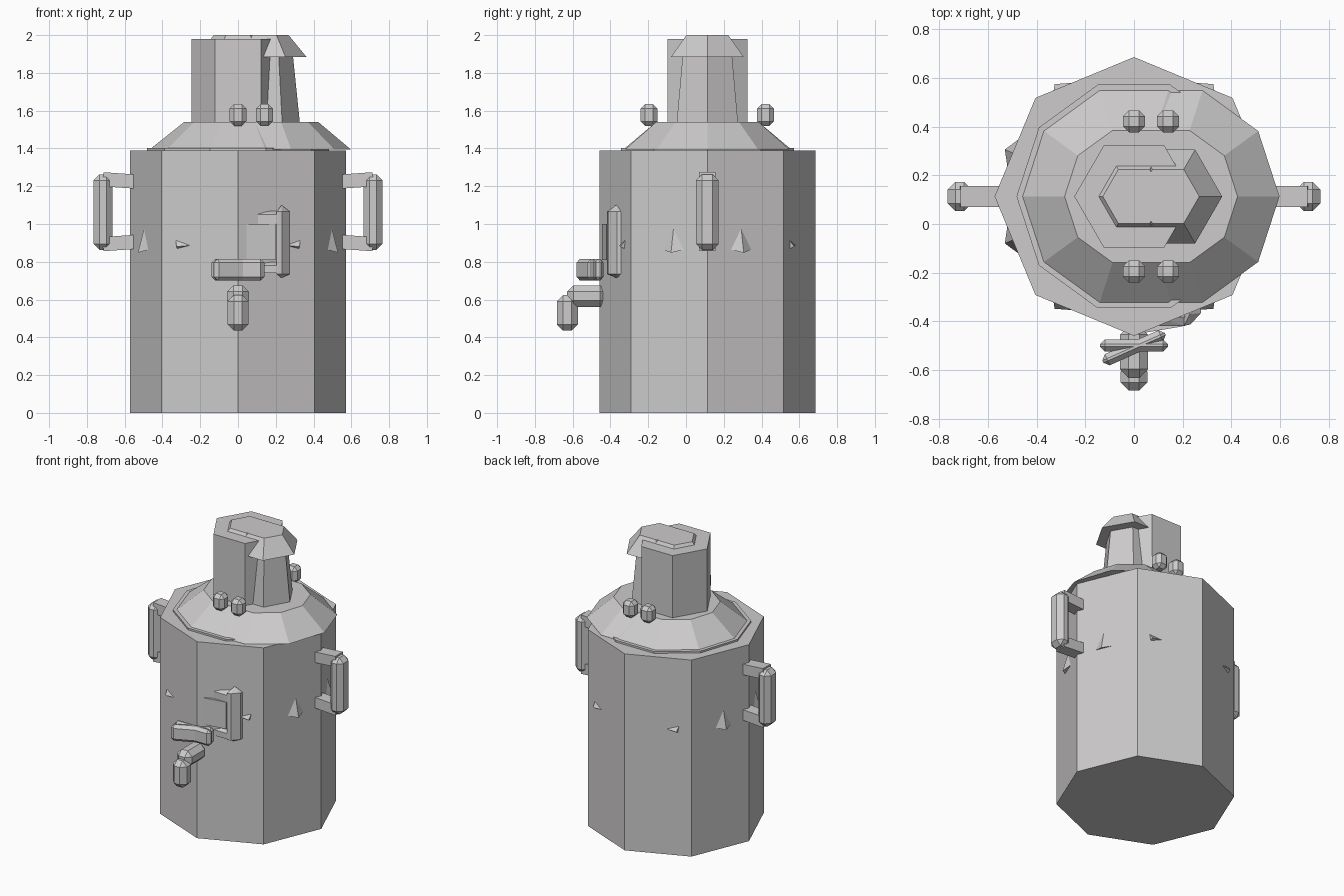
import bpy, bmesh, math
from mathutils import Vector, Matrix

cube = bpy.data.objects.get("Cube")
if cube:
    bpy.data.objects.remove(cube)

CY = 0.113       # depth of the body axis
SHIFT = 0.14     # sideways offset of the doubled lid parts

metal = bpy.data.materials.new("pale_grey_metal")
metal.use_nodes = True
COLOUR = (0.61, 0.597, 0.597, 1)
metal.diffuse_color = COLOUR
metal.node_tree.nodes["Principled BSDF"].inputs["Base Color"].default_value = COLOUR


def finish(name, bm):
    bmesh.ops.recalc_face_normals(bm, faces=bm.faces)
    mesh = bpy.data.meshes.new(name)
    bm.to_mesh(mesh)
    bm.free()
    mesh.materials.append(metal)
    obj = bpy.data.objects.new(name, mesh)
    bpy.context.collection.objects.link(obj)
    return obj


def drum(name, sides, r1, r2, z1, z2, x=0, turn=0):
    """Faceted frustum standing on the body axis."""
    bm = bmesh.new()
    place = Matrix.Translation((x, CY, (z1 + z2) / 2)) @ Matrix.Rotation(turn, 4, "Z")
    bmesh.ops.create_cone(bm, cap_ends=True, segments=sides, radius1=r1, radius2=r2,
                          depth=z2 - z1, matrix=place)
    # point a corner along the depth axis
    return finish(name, bm)


def block(name, centre, size, bevel=0.0, turn=0.0, tilt=0.0):
    """Box with chamfered edges."""
    bm = bmesh.new()
    bmesh.ops.create_cube(bm, size=1, matrix=Matrix.Diagonal((*size, 1)))
    if bevel:
        bmesh.ops.bevel(bm, geom=bm.edges[:], offset=bevel, segments=1, affect="EDGES")
    place = (Matrix.Translation(centre) @ Matrix.Rotation(turn, 4, "Z")
             @ Matrix.Rotation(tilt, 4, "Y"))
    bmesh.ops.transform(bm, matrix=place, verts=bm.verts)
    return finish(name, bm)


def hull(name, points):
    bm = bmesh.new()
    for p in points:
        bm.verts.new(p)
    bmesh.ops.convex_hull(bm, input=bm.verts[:])
    return finish(name, bm)


# Body and lid ring
drum("body", 8, 0.572, 0.572, 0, 1.39)
drum("lid_ring", 10, 0.482, 0.482, 1.38, 1.403, turn=math.pi / 10 * 5)

# Doubled lid: shoulder, neck and flared cap
for label, x, low in (("right", 0, 1.403), ("left", SHIFT, 1.395)):
    drum(label + "_shoulder", 10, 0.457, 0.285, low, 1.54, x, math.pi / 2)
    drum(label + "_inner_neck", 6, 0.188, 0.15, 1.53, 1.9, x, math.pi / 2)
    drum(label + "_cap", 6, 0.222, 0.128, 1.885, 2.0, x, math.pi / 2)
    for side, y in (("front", -0.195), ("back", 0.421)):
        block(f"{side}_{label}_knob", (x, y, 1.577), (0.09, 0.09, 0.115), 0.024)
drum("outer_neck", 6, 0.245, 0.245, 1.53, 1.98, turn=math.pi / 2)

# Side handles
for label, s in (("left", 1), ("right", -1)):
    block(label + "_handle_grip", (s * 0.715, CY, 1.063), (0.1, 0.12, 0.4), 0.032)
    for end, z, lean in (("upper", 1.23, 1), ("lower", 0.9, -1)):
        block(f"{label}_{end}_handle_arm", (s * 0.62, CY, z), (0.19, 0.086, 0.075),
              tilt=-s * lean * 0.07)

# Tap: pipe, spout and crossed lever
block("tap_pipe", (0, -0.525, 0.618), (0.115, 0.21, 0.115), 0.034)
block("tap_spout", (0, -0.628, 0.53), (0.11, 0.112, 0.19), 0.034)
for label, turn, y in (("straight", 0, -0.498), ("crossed", math.radians(24), -0.508)):
    block(label + "_tap_lever", (0, y, 0.758), (0.28, 0.05, 0.115), 0.02, turn)

# Gauge plate with a taller rim, set into the front left face
PLATE = [(0.045, -0.446), (0.2, -0.42), (0.2, -0.34), (0.045, -0.4)]
hull("gauge_plate", [(x, y, z) for x, y in PLATE for z in (0.81, 1.0)])
FRAME = [(0.205, -0.418), (0.232, -0.412), (0.275, -0.365), (0.275, -0.32), (0.205, -0.32)]
hull("gauge_rim", [(x, y, z) for x, y in FRAME for z in (0.735, 1.065)]
     + [(0.23, -0.37, 1.1), (0.23, -0.37, 0.715)])
for label, low, high in (("upper", 1.0, 1.07), ("lower", 0.74, 0.8)):
    BAR = [(0.105, -0.418), (0.21, -0.418), (0.21, -0.34), (0.105, -0.38)]
    hull(label + "_gauge_bar", [(x, y, z) for x, y in BAR for z in (low, high - 0.02)]
         + [(0.12, -0.39, high), (0.21, -0.38, high)])


# Small spikes on the upright faces
def spike(name, sx, sy, angle, outline, tip):
    n = Vector((math.cos(angle), math.sin(angle), 0))
    t = Vector((-n.y, n.x, 0))
    reach = 0.572 * math.cos(math.pi / 8)
    pts = []
    for u, out, z in [(u, -0.004, z) for u, z in outline] + [tip]:
        p = n * (reach + out) + t * u
        pts.append((sx * p.x, sy * p.y + CY, z))
    hull(name, pts)


for side, sx in (("left", 1), ("right", -1)):
    for end, sy in (("front", -1), ("back", 1)):
        spike(f"{end}_{side}_tall_spike", sx, sy, math.pi / 8,
              [(-0.025, 0.99), (-0.09, 0.865), (0.04, 0.865)], (-0.025, 0.035, 0.848))
        spike(f"{end}_{side}_flat_spike", sx, sy, math.pi * 3 / 8,
              [(-0.14, 0.92), (-0.045, 0.888), (-0.13, 0.868)], (-0.125, 0.022, 0.88))
